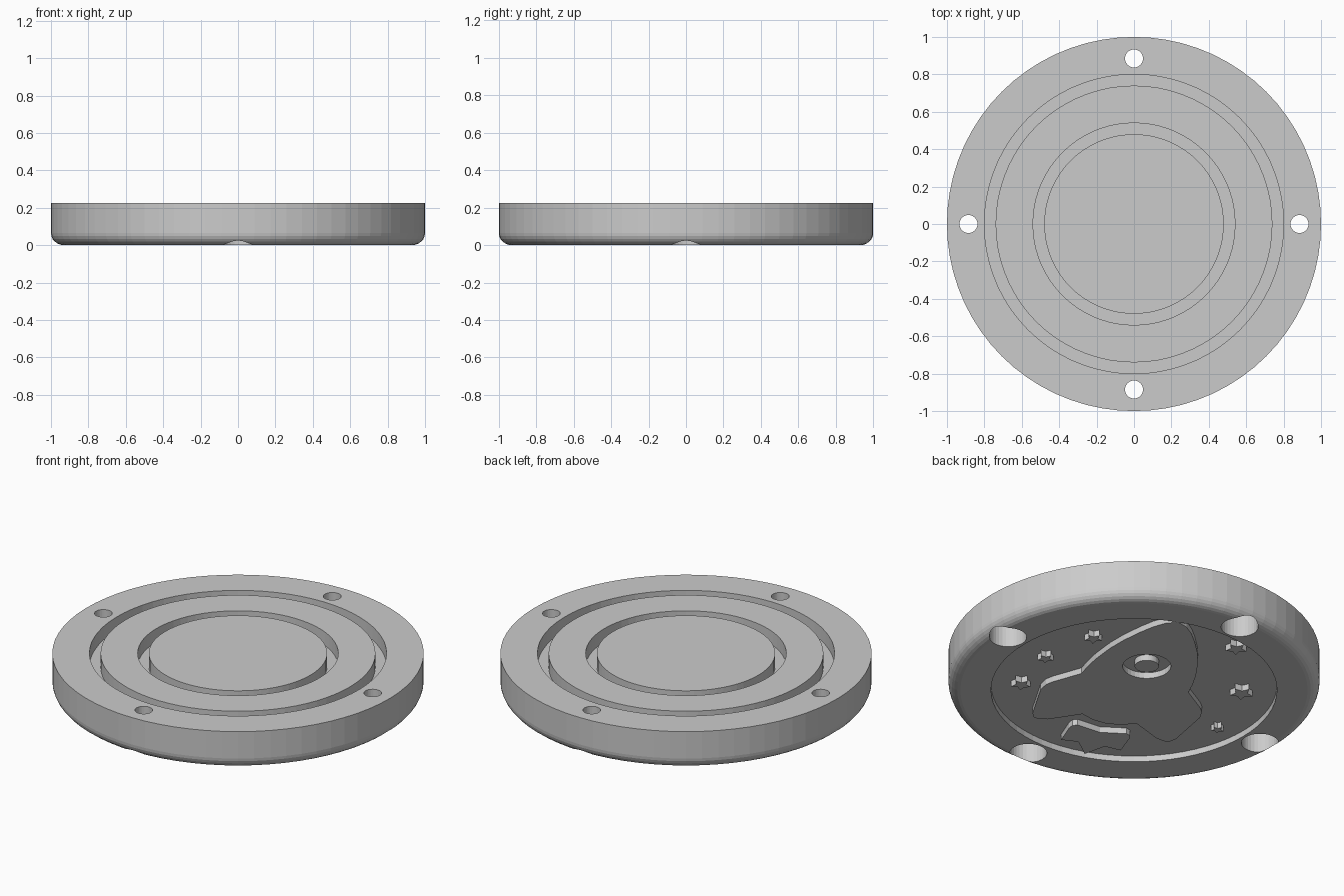
import bpy, bmesh, math
from mathutils import Matrix, Vector

if "Cube" in bpy.data.objects:
    bpy.data.objects.remove(bpy.data.objects["Cube"], do_unlink=True)

HEIGHT, FLOOR, GROOVE, FILLET = 0.225, 0.035, 0.08, 0.065
HOLE_RING = 0.885
TILT = Matrix.Rotation(math.radians(-20.5), 3, "Z")
OFFSET = Vector((0.02, -0.007, 0))

grey = bpy.data.materials.new("plain_grey")
grey.use_nodes = True
grey.diffuse_color = (0.6, 0.6, 0.6, 1)
grey.node_tree.nodes["Principled BSDF"].inputs["Base Color"].default_value = (0.6, 0.6, 0.6, 1)


def finish(name, bm):
    bmesh.ops.recalc_face_normals(bm, faces=bm.faces)
    mesh = bpy.data.meshes.new(name)
    bm.to_mesh(mesh)
    bm.free()
    mesh.materials.append(grey)
    obj = bpy.data.objects.new(name, mesh)
    bpy.context.collection.objects.link(obj)
    return obj


def prism(name, outline, z0, z1):
    """Extrude a flat outline between two heights."""
    bm = bmesh.new()
    face = bm.faces.new([bm.verts.new((p[0], p[1], z0)) for p in outline])
    new = bmesh.ops.extrude_face_region(bm, geom=[face])["geom"]
    bmesh.ops.translate(bm, vec=(0, 0, z1 - z0),
                        verts=[v for v in new if isinstance(v, bmesh.types.BMVert)])
    return finish(name, bm)


def circle(radius, centre, steps=32):
    return [(centre[0] + radius * math.cos(math.tau * i / steps),
             centre[1] + radius * math.sin(math.tau * i / steps)) for i in range(steps)]


def emblem(half):
    """Mirror a half outline and place it on the tilted axis."""
    full = half + [(-x, y) for x, y in reversed(half) if x > 0]
    return [TILT @ Vector((x, y, 0)) + OFFSET for x, y in full]


def cut(target, cutter):
    mod = target.modifiers.new("cut", "BOOLEAN")
    mod.operation = "DIFFERENCE"
    mod.solver = "EXACT"
    mod.object = cutter
    bpy.context.view_layer.objects.active = target
    bpy.ops.object.modifier_apply(modifier=mod.name)
    bpy.data.objects.remove(cutter, do_unlink=True)


# Round body: lathed section with top grooves, rounded lower rim and bottom pocket
low = HEIGHT - GROOVE
profile = [(0, HEIGHT)]
for inner, outer in ((0.48, 0.54), (0.74, 0.80)):
    profile += [(inner, HEIGHT), (inner, low), (outer, low), (outer, HEIGHT)]
profile.append((1, HEIGHT))
for i in range(7):
    a = math.pi / 2 * i / 6
    profile.append((1 - FILLET + FILLET * math.cos(a), FILLET - FILLET * math.sin(a)))
profile += [(0.77, 0), (0.77, FLOOR), (0, FLOOR)]

bm = bmesh.new()
verts = [bm.verts.new((r, 0, z)) for r, z in profile]
edges = [bm.edges.new(pair) for pair in zip(verts, verts[1:])]
bmesh.ops.spin(bm, geom=verts + edges, cent=(0, 0, 0), axis=(0, 0, 1),
               angle=math.tau, steps=72, use_duplicate=False)
bmesh.ops.remove_doubles(bm, verts=bm.verts, dist=0.0001)
body = finish("round_body", bm)

# Four screw holes, each with a wide counterbore from below
for k in range(4):
    a = k * math.pi / 2
    centre = (HOLE_RING * math.cos(a), HOLE_RING * math.sin(a))
    cut(body, prism("counterbore_cutter", circle(0.1, centre), -0.1, 0.13))
    cut(body, prism("hole_cutter", circle(0.048, centre), 0.1, 0.4))

# Raised rocket with a ring-shaped porthole
BACK = FLOOR + 0.004
rocket = prism("rocket", emblem([
    (0, 0.77), (0.06, 0.735), (0.11, 0.675), (0.155, 0.60), (0.21, 0.49), (0.25, 0.385),
    (0.285, 0.25), (0.30, 0.15), (0.305, 0.075), (0.42, -0.06), (0.445, -0.10),
    (0.455, -0.16), (0.41, -0.42), (0.39, -0.455), (0.36, -0.465), (0.31, -0.45),
    (0.155, -0.335), (0.08, -0.375), (0, -0.39)]), 0, BACK)
port = TILT @ Vector((0, 0.265, 0)) + OFFSET
cut(rocket, prism("porthole_cutter", circle(0.13, port), -0.1, 0.1))
prism("porthole_disc", circle(0.065, port), 0, BACK)

# Raised exhaust flame
prism("flame", emblem([(0, -0.49), (0.14, -0.455), (0.165, -0.47), (0.172, -0.50),
                       (0.17, -0.635), (0.075, -0.625), (0, -0.735)]), 0, BACK)

# Raised five-pointed stars
stars = [(0.50, -0.35, 0.055), (0.58, -0.05, 0.045), (0.52, 0.28, 0.05),
         (-0.14, 0.69, 0.06), (-0.47, 0.34, 0.065), (-0.62, -0.04, 0.035)]
for n, (x, y, size) in enumerate(stars, 1):
    points = []
    for i in range(10):
        r = size if i % 2 == 0 else size * 0.5
        a = math.pi / 2 + math.pi * i / 5
        points.append((x + r * math.cos(a), y + r * math.sin(a)))
    prism(f"star_{n}", points, 0, BACK)
